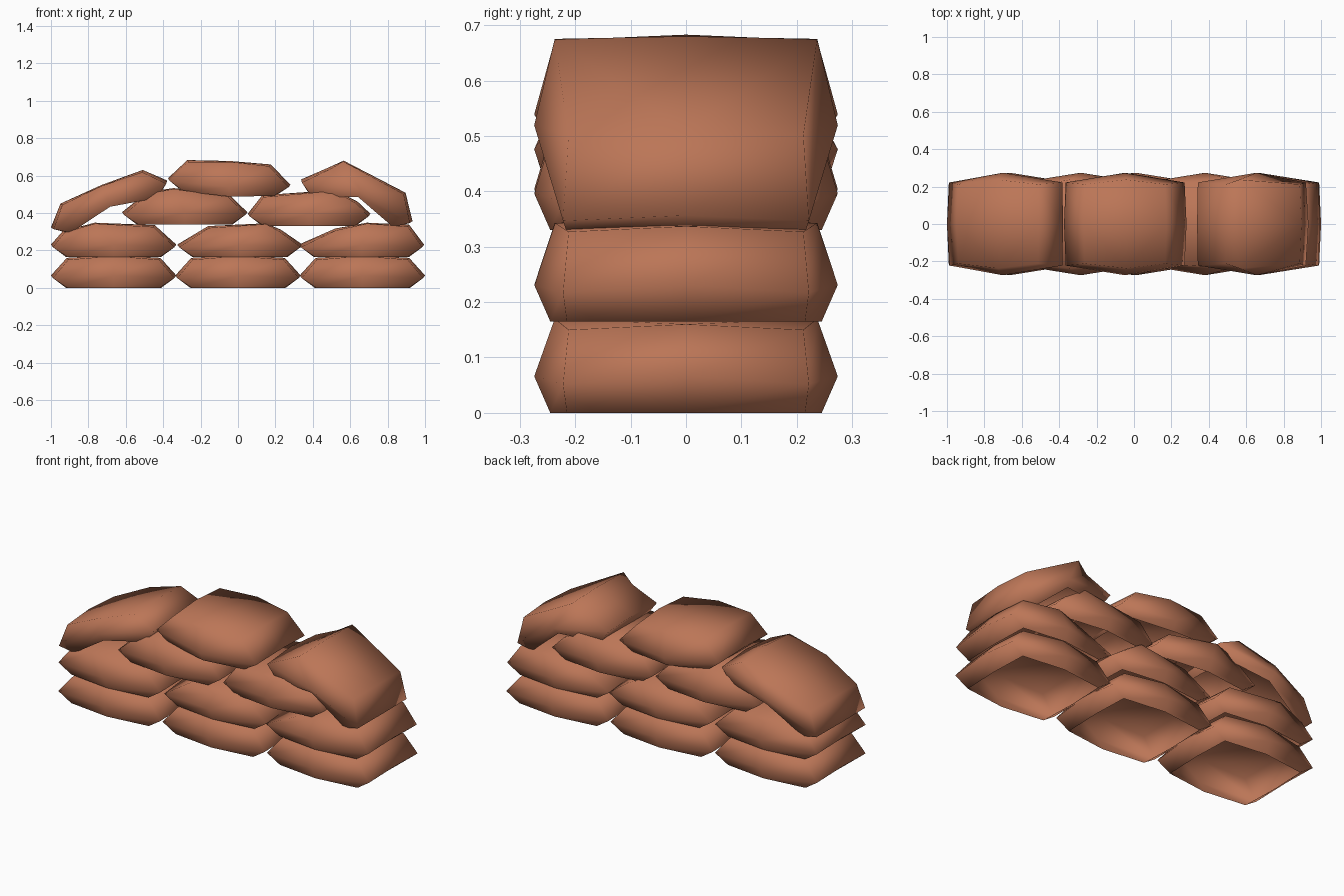
import bpy, bmesh, math
from mathutils import Matrix, Vector

if "Cube" in bpy.data.objects:
    bpy.data.objects.remove(bpy.data.objects["Cube"])

clay = bpy.data.materials.new("terracotta sackcloth")
clay.diffuse_color = (0.50, 0.18, 0.095, 1)
clay.use_nodes = True
clay.node_tree.nodes["Principled BSDF"].inputs["Base Color"].default_value = clay.diffuse_color

# Outline of a bag seen from above: eight points round the rim
RIM = [(-1, -1), (0, -1), (1, -1), (1, 0), (1, 1), (0, 1), (-1, 1), (-1, 0)]
PLUMP = ((-0.25, 0.16), (0.0, 0.17), (0.25, 0.16))


def bag(name, x, z, tilt=0, half=0.335, top=PLUMP, hem=0.0, arch=0.0):
    """Open-bottomed sandbag with a wide seam and a top given by three (x, z) points.
    hem and arch lift (or sag) the middle of the underside and of the seam."""
    bm = bmesh.new()

    def ring(hx, hy_corner, hy_mid, height, lift, droop, tops=None):
        verts = []
        for i, j in RIM:
            px = i * hx
            pz = height + (lift if i == 0 else 0)
            if tops:
                px, pz = tops[i + 1]
            if i and j:
                px *= 0.97
                pz -= droop
            py = j * (hy_mid if i == 0 else hy_corner)
            verts.append(bm.verts.new((px, py, pz)))
        return verts

    base = ring(half - 0.08, 0.215, 0.245, 0, hem, 0)
    seam = ring(half, 0.222, 0.274, 0.066, arch, 0.014)
    crown = ring(0, 0.212, 0.237, 0, 0, 0.01, top)
    for a, b in ((base, seam), (seam, crown)):
        for k in range(8):
            n = (k + 1) % 8
            bm.faces.new((a[k], a[n], b[n], b[k]))
    # Top panel in four quads around a slightly raised centre
    mid = bm.verts.new((top[1][0], 0, top[1][1] + 0.005))
    for k in (1, 3, 5, 7):
        bm.faces.new((crown[k], crown[(k + 1) % 8], crown[(k + 2) % 8], mid))
    for f in bm.faces:
        f.smooth = True
    bm.transform(Matrix.Translation(Vector((x, 0, z))) @ Matrix.Rotation(math.radians(-tilt), 4, 'Y'))
    me = bpy.data.meshes.new(name)
    bm.to_mesh(me)
    bm.free()
    me.materials.append(clay)
    bpy.context.collection.objects.link(bpy.data.objects.new(name, me))


# Bottom course: three level bags
for side, x in (("left", -0.665), ("middle", 0.0), ("right", 0.665)):
    bag("bottom_bag_" + side, x, 0)

# Second course
bag("second_bag_left", -0.665, 0.165, top=((-0.27, 0.14), (-0.1, 0.178), (0.22, 0.17)))
bag("second_bag_middle", 0.01, 0.165, top=((-0.17, 0.165), (0.14, 0.175), (0.22, 0.145)))
bag("second_bag_right", 0.66, 0.165, top=((-0.14, 0.152), (0.03, 0.178), (0.255, 0.172)))

# Third course: two bags straddling the joints
bag("third_bag_left", -0.285, 0.338, top=((-0.2, 0.175), (-0.06, 0.19), (0.24, 0.158)))
bag("third_bag_right", 0.38, 0.33, half=0.328, top=((-0.25, 0.165), (0.14, 0.188), (0.26, 0.13)))

# Top course: outer bags slump outwards over the course below
bag("top_bag_left", -0.665, 0.387, tilt=22, hem=0.05, arch=0.03,
    top=((-0.24, 0.165), (0.0, 0.17), (0.235, 0.167)))
bag("top_bag_middle", -0.05, 0.503, tilt=-3, half=0.328, hem=-0.015, arch=-0.03,
    top=((-0.23, 0.168), (0.0, 0.17), (0.215, 0.168)))
bag("top_bag_right", 0.612, 0.406, tilt=-20.5, half=0.318, hem=0.085, arch=0.055,
    top=((-0.20, 0.18), (-0.14, 0.235), (0.23, 0.195)))
